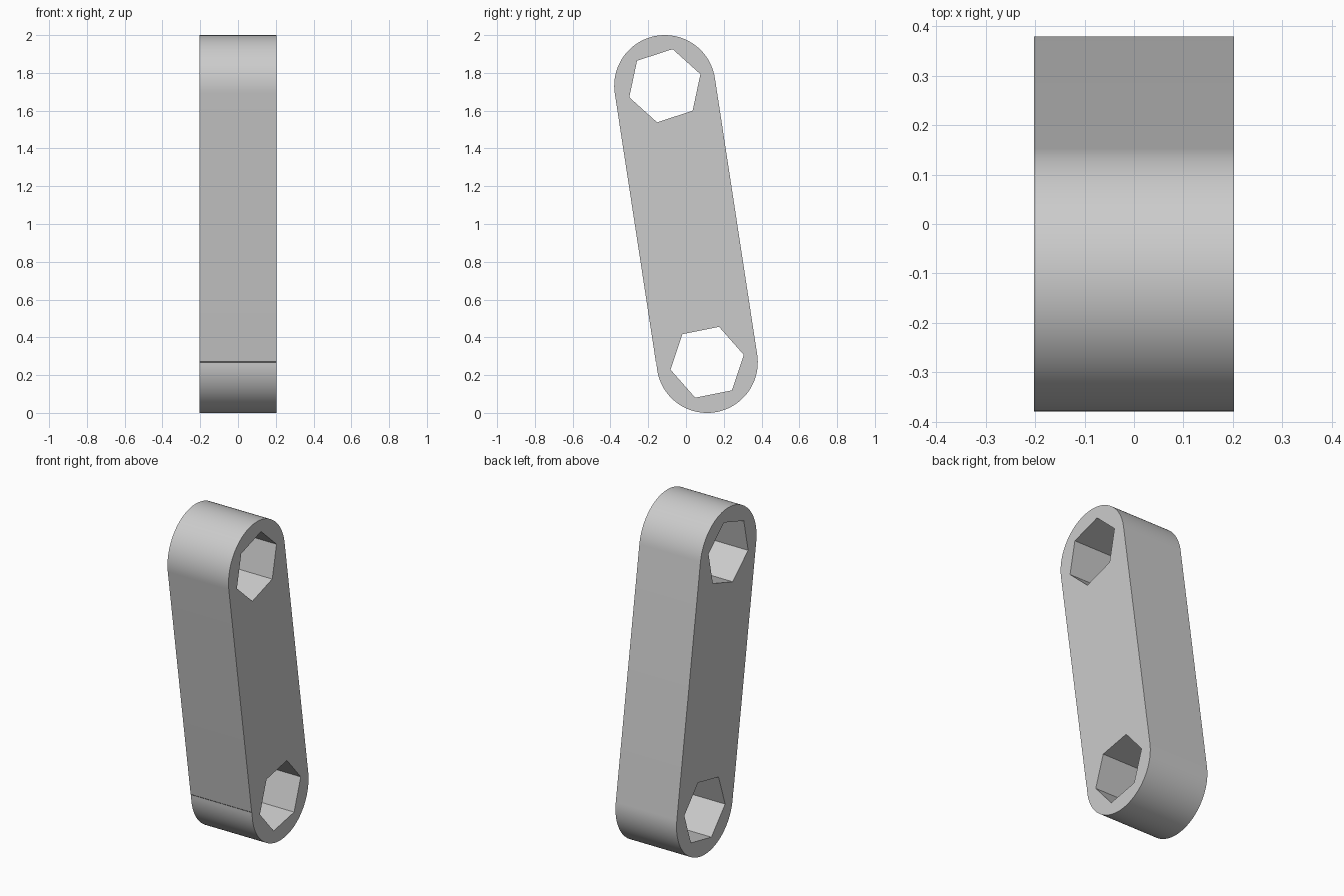
import bpy, bmesh
from math import cos, sin, atan2, radians, pi

old = bpy.data.objects.get("Cube")
if old:
    bpy.data.objects.remove(old, do_unlink=True)

HALF_WIDTH = 0.203
RADIUS = 0.268
HEX_RADIUS = 0.198
TOP = (-0.112, 1.732)
BOTTOM = (0.112, 0.268)


def arc(centre, radius, start, end, steps):
    """Points (y, z) along an arc."""
    return [(centre[0] + radius * cos(start + (end - start) * i / steps),
             centre[1] + radius * sin(start + (end - start) * i / steps))
            for i in range(steps + 1)]


def hexagon(centre, turn):
    return arc(centre, HEX_RADIUS, radians(turn), radians(turn) + 2 * pi, 6)[:-1]


def add_loop(bm, points):
    verts = [bm.verts.new((-HALF_WIDTH, y, z)) for y, z in points]
    return [bm.edges.new((v, verts[i - 1])) for i, v in enumerate(verts)]


# Leaning rounded outline, with a small step where the front flank meets the lower end
tilt = atan2(BOTTOM[0] - TOP[0], TOP[1] - BOTTOM[1])
outline = arc(TOP, RADIUS, tilt, tilt + pi, 48)
outline.append((BOTTOM[0] - RADIUS - 0.004, BOTTOM[1] + 0.004))
outline += arc(BOTTOM, RADIUS, pi, 2 * pi + tilt, 48)

# Fill between the outline and the two hexagonal holes, then extrude
bm = bmesh.new()
edges = []
for loop in (outline, hexagon(TOP, 18), hexagon(BOTTOM, 11.4)):
    edges += add_loop(bm, loop)
bmesh.ops.triangle_fill(bm, edges=edges, use_beauty=True, normal=(1, 0, 0))
side = bmesh.ops.extrude_face_region(bm, geom=bm.faces[:], use_keep_orig=True)
moved = [g for g in side["geom"] if isinstance(g, bmesh.types.BMVert)]
bmesh.ops.translate(bm, verts=moved, vec=(2 * HALF_WIDTH, 0, 0))
bmesh.ops.recalc_face_normals(bm, faces=bm.faces[:])

mesh = bpy.data.meshes.new("link_bar")
bm.to_mesh(mesh)
bm.free()
bar = bpy.data.objects.new("link_bar", mesh)
bpy.context.collection.objects.link(bar)

# Plain grey material
grey = bpy.data.materials.new("light_grey")
grey.use_nodes = True
colour = (0.6, 0.6, 0.6, 1)
grey.diffuse_color = colour
grey.node_tree.nodes["Principled BSDF"].inputs["Base Color"].default_value = colour
mesh.materials.append(grey)

# Smooth ends, sharp rims and holes
bpy.ops.object.select_all(action="DESELECT")
bar.select_set(True)
bpy.context.view_layer.objects.active = bar
bpy.ops.object.shade_smooth_by_angle(angle=radians(30))
